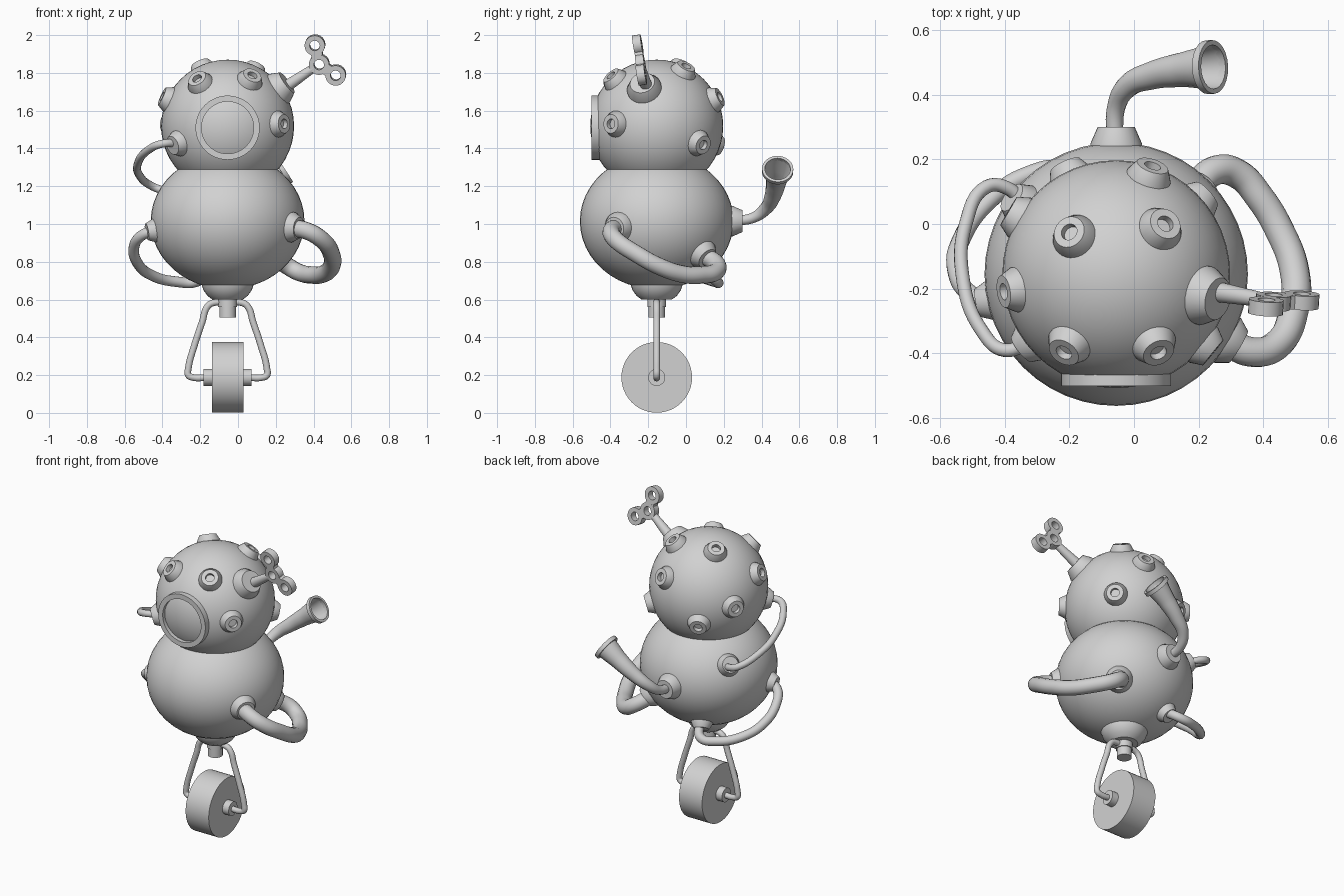
import bpy, math
from mathutils import Vector, Matrix

if "Cube" in bpy.data.objects:
    bpy.data.objects.remove(bpy.data.objects["Cube"], do_unlink=True)

grey = bpy.data.materials.new("light_grey")
grey.use_nodes = True
grey.diffuse_color = (0.64, 0.64, 0.64, 1)
grey.node_tree.nodes["Principled BSDF"].inputs["Base Color"].default_value = (0.64, 0.64, 0.64, 1)

CX, CY = -0.055, -0.155
HEAD, HEAD_R = Vector((CX, CY, 1.518)), Vector((0.352,) * 3)
BODY, BODY_R = Vector((CX, CY, 1.015)), Vector((0.407, 0.407, 0.36))


def finish(ob, name):
    ob.name = ob.data.name = name
    ob.data.materials.clear()
    ob.data.materials.append(grey)
    bpy.ops.object.select_all(action="DESELECT")
    ob.select_set(True)
    bpy.context.view_layer.objects.active = ob
    bpy.ops.object.shade_smooth_by_angle(angle=math.radians(35))
    return ob


def ball(name, centre, radii):
    bpy.ops.mesh.primitive_uv_sphere_add(segments=48, ring_count=24, radius=1, location=centre)
    ob = bpy.context.object
    ob.scale = radii
    return finish(ob, name)


def lathe(name, profile, origin, axis, steps=32, closed=False):
    """Spin (radius, height) points about an axis through origin."""
    verts, faces, rings = [], [], []
    for r, h in profile:
        count = 1 if r == 0 else steps
        rings.append(range(len(verts), len(verts) + count))
        for i in range(count):
            a = math.tau * i / steps
            verts.append((r * math.cos(a), r * math.sin(a), h))
    pairs = list(zip(rings, rings[1:]))
    if closed:
        pairs.append((rings[-1], rings[0]))
    for low, high in pairs:
        for i in range(steps):
            j = (i + 1) % steps
            loop = [low[i % len(low)], low[j % len(low)], high[j % len(high)], high[i % len(high)]]
            faces.append(list(dict.fromkeys(loop)))
    mesh = bpy.data.meshes.new(name)
    mesh.from_pydata(verts, [], faces)
    ob = bpy.data.objects.new(name, mesh)
    bpy.context.collection.objects.link(ob)
    ob.rotation_mode = "QUATERNION"
    ob.rotation_quaternion = Vector(axis).to_track_quat("Z", "Y")
    ob.location = origin
    return finish(ob, name)


def rod(name, start, end, r0, r1):
    start, end = Vector(start), Vector(end)
    length = (end - start).length
    return lathe(name, [(0, 0), (r0, 0), (r1, length), (0, length)], start, end - start, 48)


def tube(name, points, radii, caps=True):
    """Smooth round tube through points, with one radius or one per point."""
    curve = bpy.data.curves.new(name, "CURVE")
    curve.dimensions = "3D"
    curve.bevel_depth = 1
    curve.bevel_resolution = 5
    curve.resolution_u = 8
    curve.use_fill_caps = caps
    spline = curve.splines.new("BEZIER")
    spline.bezier_points.add(len(points) - 1)
    for i, (bp, p) in enumerate(zip(spline.bezier_points, points)):
        bp.co = p
        bp.radius = radii[i] if isinstance(radii, list) else radii
        bp.handle_left_type = bp.handle_right_type = "AUTO"
    ob = bpy.data.objects.new(name, curve)
    bpy.context.collection.objects.link(ob)
    bpy.ops.object.select_all(action="DESELECT")
    ob.select_set(True)
    bpy.context.view_layer.objects.active = ob
    bpy.ops.object.convert(target="MESH")
    return finish(bpy.context.object, name)


def surface(centre, radii, direction):
    """Point and normal where a direction leaves an ellipsoid."""
    d = Vector(direction)
    scaled = Vector([a / r for a, r in zip(d, radii)])
    p = d / scaled.length
    normal = Vector([a / (r * r) for a, r in zip(p, radii)]).normalized()
    return centre + p, normal


def port(name, centre, radii, direction, size=0.07, height=0.034, hole=True):
    p, n = surface(centre, radii, direction)
    top = size * 0.72
    profile = [(size, -0.025), (size, -0.004), (top, height)]
    profile += [(0.026, height), (0.026, 0.008), (0, 0.008)] if hole else [(0, height)]
    return lathe(name, profile, p, n)


# Head, body and lower bowl
ball("head", HEAD, HEAD_R)
ball("body", BODY, BODY_R)
lathe("body_bowl", [(0.14, 0.72), (0.14, 0.685), (0.128, 0.65), (0.107, 0.62), (0.08, 0.6), (0, 0.598)],
      (CX, CY, 0), (0, 0, 1))

# Face window frame, with the head showing through it
lathe("window_frame", [(0.17, 0.26), (0.17, 0.345), (0.138, 0.345), (0.138, 0.26)],
      HEAD - Vector((0, 0, 0.008)), (0, -1, 0), 48, closed=True)

# Ringed ports around the head
head_ports = [
    (-0.155, -0.232, 0.242), (0.125, -0.232, 0.257), (-0.335, -0.052, 0.152),
    (0.29, -0.235, 0.012), (-0.145, 0.13, 0.332), (0.148, 0.152, 0.31),
    (0.11, 0.328, 0.152), (-0.31, 0.182, 0.01), (-0.15, 0.32, -0.1), (0.26, 0.23, -0.093),
]
for i, d in enumerate(head_ports):
    port(f"head_port_{i + 1}", HEAD, HEAD_R, d)

# Sockets for the hoses and horn
port("head_hose_socket", HEAD, HEAD_R, (-0.265, -0.21, -0.093), hole=False)
sockets = {
    "back_hose_socket": ((-0.30, 0.22, 0.15), 0.068),
    "right_hose_front_socket": ((-0.385, -0.08, -0.05), 0.062),
    "right_hose_back_socket": ((-0.125, 0.25, -0.275), 0.065),
    "left_hose_front_socket": ((0.37, -0.22, -0.035), 0.08),
    "left_hose_back_socket": ((0.25, 0.25, -0.18), 0.08),
}
for name, (d, size) in sockets.items():
    port(name, BODY, BODY_R, d, size, hole=False)
port("horn_socket", BODY, BODY_R, (0, 1, 0), 0.08, 0.047, hole=False)

# Hoses
tube("head_hose", [(-0.31, -0.355, 1.427), (-0.40, -0.39, 1.425), (-0.47, -0.33, 1.395), (-0.53, -0.16, 1.32),
                   (-0.52, 0, 1.255), (-0.455, 0.115, 1.2), (-0.39, 0.11, 1.175), (-0.33, 0.05, 1.155)], 0.021)
tube("right_hose", [(-0.42, -0.235, 0.965), (-0.50, -0.22, 0.945), (-0.55, -0.14, 0.88), (-0.53, -0.04, 0.79),
                    (-0.45, 0.07, 0.725), (-0.33, 0.15, 0.695), (-0.22, 0.165, 0.695), (-0.165, 0.09, 0.75)], 0.028)
tube("left_hose", [(0.27, -0.35, 0.98), (0.36, -0.395, 0.965), (0.44, -0.375, 0.92), (0.495, -0.26, 0.84),
                   (0.495, -0.14, 0.775), (0.45, -0.02, 0.735), (0.39, 0.08, 0.73), (0.32, 0.155, 0.745),
                   (0.25, 0.165, 0.785), (0.17, 0.08, 0.84)], 0.046)

# Horn with an open, flanged mouth
mouth, mouth_dir = Vector((0.235, 0.485, 1.285)), Vector((0.83, 0.03, 0.55)).normalized()
tube("horn", [(-0.06, 0.26, 1.015), (-0.055, 0.36, 1.035), (-0.02, 0.425, 1.085), (0.06, 0.46, 1.15),
              (0.15, 0.477, 1.22), mouth], [0.026, 0.028, 0.035, 0.044, 0.054, 0.07], caps=False)
lathe("horn_rim", [(0.068, -0.012), (0.083, -0.012), (0.083, 0.012), (0.068, 0.012)],
      mouth, mouth_dir, 24, closed=True)

# Winding key: socket, stem and three-lobed handle
along = Vector((0.485, -0.085, 0.328)).normalized()
across = Vector((-0.56, -0.1, 0.83))
across = (across - along * across.dot(along)).normalized()
normal = along.cross(across)
port("key_socket", HEAD, HEAD_R, (0.28, -0.068, 0.205), 0.092, 0.045, hole=False)
middle = Vector((0.43, -0.24, 1.846))
rod("key_stem", HEAD + along * 0.36, middle - along * 0.035, 0.033, 0.022)
ring = [(0.027, -0.022), (0.054, -0.022), (0.054, 0.022), (0.027, 0.022)]
lathe("key_middle_ring", ring, middle, normal, 24, closed=True)
for side, label in ((1, "upper"), (-1, "lower")):
    lobe = middle + along * 0.04 + across * 0.097 * side
    lathe(f"key_{label}_ring", ring, lobe, normal, 24, closed=True)
    bpy.ops.mesh.primitive_cube_add(size=1)
    web = bpy.context.object
    u = (lobe - middle).normalized()
    frame = Matrix((u, normal.cross(u), normal)).transposed().to_4x4()
    web.matrix_world = (Matrix.Translation((lobe + middle) / 2) @ frame
                        @ Matrix.Diagonal((0.046, 0.06, 0.043, 1)))
    finish(web, f"key_{label}_web")

# Hub under the body and the fork
rod("upper_hub", (CX, CY, 0.61), (CX, CY, 0.56), 0.05, 0.05)
rod("lower_hub", (CX, CY, 0.57), (CX, CY, 0.505), 0.044, 0.044)
for side, label in ((1, "left"), (-1, "right")):
    path = [(0, 0.583), (0.075, 0.583), (0.105, 0.565), (0.135, 0.48), (0.175, 0.36), (0.208, 0.235),
            (0.208, 0.2), (0.185, 0.188), (0.1, 0.188)]
    tube(f"{label}_fork", [(CX + side * x, CY, z) for x, z in path], 0.018)
    rod(f"{label}_axle", (CX, CY, 0.188), (CX + side * 0.127, CY, 0.188), 0.045, 0.045)

# Wheel
rod("wheel", (CX - 0.083, CY, 0.188), (CX + 0.083, CY, 0.188), 0.187, 0.187)
